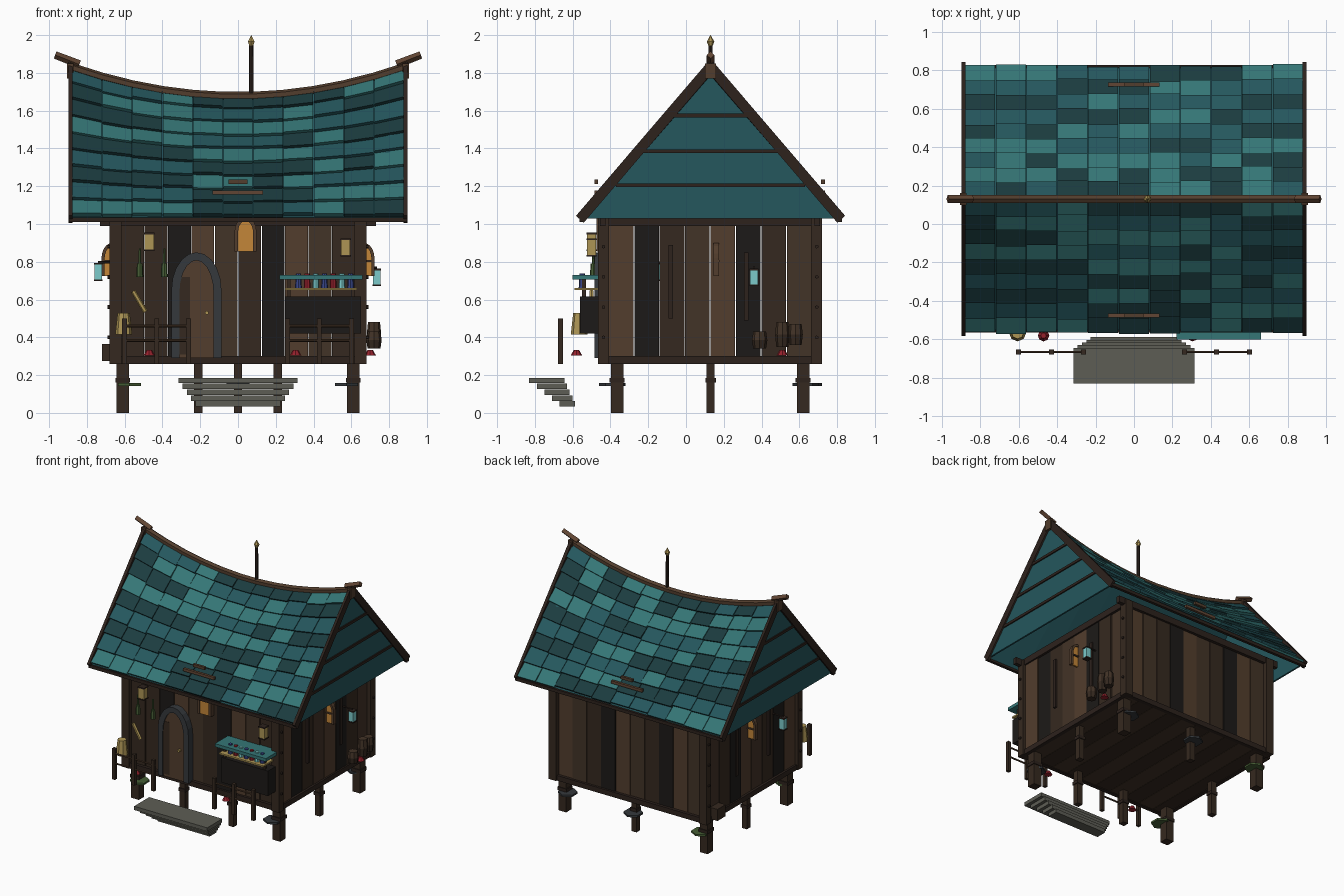
import bpy, bmesh, math, random
from mathutils import Matrix, Vector

if "Cube" in bpy.data.objects:
    bpy.data.objects.remove(bpy.data.objects["Cube"])
random.seed(4)

def mat(name, r, g, b):
    m = bpy.data.materials.new(name)
    m.diffuse_color = (r, g, b, 1)
    m.use_nodes = True
    m.node_tree.nodes["Principled BSDF"].inputs["Base Color"].default_value = m.diffuse_color
    return m

WOOD = [mat("wood_%d" % i, *c) for i, c in enumerate(
    [(.085, .047, .026), (.036, .022, .014), (.012, .010, .009), (.055, .033, .02)])]
TRIM = mat("dark_trim", .026, .016, .012)
PALE = mat("pale_wood", .12, .06, .033)
TEAL = [mat("teal_%d" % i, *c) for i, c in enumerate(
    [(.035, .18, .18), (.018, .095, .11), (.011, .045, .05)])]
STONE = mat("step_stone", .11, .11, .09)
SLATE = mat("slate", .035, .04, .045)
GLOW = mat("amber", .55, .24, .04)
CYAN = mat("cyan_glass", .2, .6, .6)
YELLOW = mat("straw", .42, .3, .09)
GREEN = mat("green", .06, .11, .035)
RED = mat("red", .3, .015, .025)
BLUE = mat("blue", .04, .06, .25)

def finish(name, bm, m):
    bmesh.ops.recalc_face_normals(bm, faces=bm.faces)
    me = bpy.data.meshes.new(name)
    bm.to_mesh(me)
    bm.free()
    me.materials.append(m)
    ob = bpy.data.objects.new(name, me)
    bpy.context.collection.objects.link(ob)
    return ob

def box(name, x0, x1, y0, y1, z0, z1, m):
    bm = bmesh.new()
    M = Matrix.Translation(((x0+x1)/2, (y0+y1)/2, (z0+z1)/2)) @ Matrix.Diagonal((x1-x0, y1-y0, z1-z0, 1))
    bmesh.ops.create_cube(bm, size=1, matrix=M)
    return finish(name, bm, m)

def rod(name, a, b, r1, r2, m, n=8):
    a, b = Vector(a), Vector(b)
    bm = bmesh.new()
    M = Matrix.Translation((a+b)/2) @ (b-a).to_track_quat('Z', 'Y').to_matrix().to_4x4()
    bmesh.ops.create_cone(bm, cap_ends=True, segments=n, radius1=r1, radius2=r2, depth=(b-a).length, matrix=M)
    return finish(name, bm, m)

def arch_points(cx, z0, w, h, rise):
    arc = [(cx + w/2*math.cos(i*math.pi/10), z0+h-rise+rise*math.sin(i*math.pi/10)) for i in range(11)]
    return [(cx+w/2, z0)] + arc + [(cx-w/2, z0)]

def arch(name, cx, y0, y1, z0, w, h, rise, rim, frame_m, pane_m):
    outer = arch_points(cx, z0, w, h, rise)
    inner = arch_points(cx, z0, w-2*rim, h-rim, rise-rim*.6)
    def prism(bm, pts, ya, yb):
        f = bm.faces.new([bm.verts.new((x, ya, z)) for x, z in pts])
        ext = bmesh.ops.extrude_face_region(bm, geom=[f])
        bmesh.ops.translate(bm, verts=[v for v in ext['geom'] if isinstance(v, bmesh.types.BMVert)], vec=(0, yb-ya, 0))
    bm = bmesh.new()
    for i in range(len(outer)-1):
        prism(bm, [outer[i], outer[i+1], inner[i+1], inner[i]], y0, y1)
    finish(name + "_frame", bm, frame_m)
    bm = bmesh.new()
    prism(bm, inner, y0+.008, y1-.008)
    finish(name + "_pane", bm, pane_m)

# Stilts with collars
stilts = [(-.61, -.365), (.61, -.365), (-.61, .62), (.61, .62), (-.61, .13), (.61, .13), (0, .62), (-.21, -.365), (.21, -.365)]
for i, (x, y) in enumerate(stilts):
    r = .033 if i < 4 else .022
    box("stilt", x-r, x+r, y-r, y+r, 0, .27, WOOD[1])
    box("stilt_collar", x-r-.006, x+r+.006, y-r-.006, y+r+.006, .16, .185, TRIM)
for x, y in [(-.575, -.39), (.575, -.39), (-.575, .635), (.575, .635), (0, .65)]:
    rod("stilt_shelf", (x, y, .143), (x, y, .157), .07, .07, GREEN if x < 0 else SLATE, 6)

# Floor, sills, corner posts, top beams
for i in range(10):
    x = -.66 + i*.132
    box("floor_plank", x, x+.13, -.44, .70, .265, .295, WOOD[(1, 3)[i % 2]])
for y in (-.455, .68):
    box("sill_beam", -.67, .67, y, y+.03, .26, .30, TRIM)
    box("top_beam", -.73, .73, y, y+.03, .99, 1.04, TRIM)
for x in (-.67, .64):
    box("side_sill", x, x+.03, -.44, .70, .26, .30, TRIM)
    box("side_top_beam", x, x+.03, -.46, .71, .99, 1.04, TRIM)
for x in (-.648, .648):
    for y in (-.437, .692):
        box("corner_post", x-.032, x+.032, y-.029, y+.029, .26, 1.03, WOOD[1])
        for k in range(4):
            rod("peg", (x*1.03, y, .4+.16*k), (x*1.065, y, .4+.16*k), .01, .01, TRIM, 6)

# Plank walls
fronts = [1, 1, 2, 0, 3, 1, 2, 0, 3, 1]
for i in range(10):
    x, j = -.62 + i*.124, random.uniform(0, .01)
    box("front_plank", x+.002, x+.122, -.43-j, -.40, .28, 1.03, WOOD[fronts[i]])
    box("back_plank", x+.002, x+.122, .66, .685+j, .28, 1.03, WOOD[(3, 0, 2, 1)[i % 4]])
sides = [0, 2, 1, 3, 0, 2, 1, 3]
for s in (-1, 1):
    for i in range(8):
        y, j = -.41 + i*.1345, random.uniform(0, .01)
        xs = sorted((s*.62, s*(.65+j)))
        box("side_plank", xs[0], xs[1], y+.002, y+.132, .28, 1.03, WOOD[sides[i]])
    for y, z0, z1 in ((-.08, .5, .89), (.32, .49, .85)):
        xs = sorted((s*.64, s*.668))
        box("side_batten", xs[0], xs[1], y-.012, y+.012, z0, z1, TRIM)

# Sagging roof surface: t runs eave to ridge, s is the side, h lifts off the slope
def ridge(x):
    return 1.67 + .16*(x/.9)**2

def P(x, t, s, h):
    return (x, .13 + s*(.68*(1-t) + .72*h), 1.035 + t*(ridge(x)-1.035) + .69*h)

def slab(bm, x0, x1, t0, t1, s, low, hi0, hi1):
    v = [bm.verts.new(P(x, t, s, h)) for h0, h1 in ((low, low), (hi0, hi1))
         for x, t, h in ((x0, t0, h0), (x1, t0, h0), (x1, t1, h1), (x0, t1, h1))]
    for f in ((0, 1, 2, 3), (4, 5, 6, 7), (0, 1, 5, 4), (1, 2, 6, 5), (2, 3, 7, 6), (3, 0, 4, 7)):
        bm.faces.new([v[k] for k in f])

COLS, ROWS = 11, 9
shell, tiles, barge = bmesh.new(), [bmesh.new() for _ in TEAL], bmesh.new()
w = 1.76/COLS
for s in (-1, 1):
    for c in range(COLS):
        x = -.88 + c*w
        slab(shell, x, x+w, 0, 1, s, -.018, 0, 0)
        for r in range(ROWS):
            k = (r + (r//3) + (c//4 if s < 0 else c//3)) % 3
            if random.random() < .2:
                k = random.randrange(3)
            slab(tiles[k], x+.002, x+w-.002, (r+.04)/ROWS + random.uniform(-.008, .008),
                 min(1, (r+1.12)/ROWS), s, 0, .024 + random.uniform(-.004, .004), .005)
    for x in (-.897, .875):
        slab(barge, x, x+.022, -.015, 1.02, s, -.025, .03, .03)
finish("roof_shell", shell, TEAL[1])
for k, bm in enumerate(tiles):
    finish("roof_tiles_%d" % k, bm, TEAL[k])
finish("barge_boards", barge, TRIM)
for y in (-.565, .805):
    box("eave_board", -.895, .895, y, y+.022, 1.01, 1.035, TRIM)

# Gable ends with battens
for s in (-1, 1):
    bm = bmesh.new()
    tri = [(-.55, 1.03), (.81, 1.03), (.13, ridge(.88))]
    a, b = [[bm.verts.new((s*x, y, z)) for y, z in tri] for x in (.872, .885)]
    bm.faces.new(a)
    bm.faces.new(b)
    for i in range(3):
        bm.faces.new((a[i], a[i-1], b[i-1], b[i]))
    finish("gable", bm, TEAL[1])
    xs = sorted((s*.88, s*.894))
    for z, hw in ((1.205, .5), (1.385, .355), (1.575, .2)):
        box("gable_batten", xs[0], xs[1], .13-hw, .13+hw, z-.01, z+.01, TRIM)
    box("ridge_block", *sorted((s*.87, s*.905)), .10, .16, 1.77, 1.85, WOOD[0])
    rod("ridge_horn", (s*.84, .13, 1.845), (s*.968, .13, 1.895), .022, .02, PALE, 4)

# Ridge cap and finial
for i in range(COLS):
    x = -.88 + i*w
    rod("ridge_cap", (x, .13, ridge(x)+.005), (x+w, .13, ridge(x+w)+.005), .024, .024, WOOD[0], 6)
rod("finial_pole", (.07, .13, 1.66), (.07, .13, 1.95), .013, .011, TRIM)
rod("finial_tip_lower", (.07, .13, 1.94), (.07, .13, 1.965), .01, .02, YELLOW, 6)
rod("finial_tip", (.07, .13, 1.965), (.07, .13, 2.0), .02, .001, YELLOW, 6)
for y in (-.475, .725):
    box("roof_patch_long", -.135, .132, y-.01, y+.01, 1.157, 1.178, PALE)
    box("roof_patch_short", -.05, .05, y-.01, y+.01, 1.213, 1.235, WOOD[0])

# Door and windows
arch("door", -.22, -.485, -.43, .29, .265, .56, .2, .042, SLATE, WOOD[0])
box("door_plank", -.31, -.255, -.48, -.44, .31, .72, WOOD[1])
rod("door_knob", (-.165, -.48, .53), (-.165, -.50, .53), .01, .01, YELLOW)
arch("front_window", .04, -.475, -.43, .855, .115, .18, .07, .018, WOOD[0], GLOW)
for s in (-1, 1):
    arch("side_window", s*.665, .145, .175, .725, .115, .175, .08, .016, WOOD[0], GLOW)
    box("window_bar", *sorted((s*.64, s*.715)), .142, .178, .80, .81, WOOD[0])

# Floating entrance steps, wider toward the top
for i in range(5):
    hw = .225 + .0225*i
    z = .033 + .031*i
    box("step", -hw, hw, -.67 - .04*i, -.588 - .014*i, z, z+.029, STONE)

# Railings
for s in (-1, 1):
    for x in (.263, .43, .6):
        box("rail_post", s*x-.013, s*x+.013, -.678, -.652, .26, .50, WOOD[1])
    for z in (.383, .46):
        rod("rail", (s*.25, -.665, z), (s*.61, -.665, z), .007, .007, WOOD[0], 6)

# Market stall
box("stall_counter", .25, .65, -.56, -.465, .42, .615, WOOD[2])
box("stall_shelf", .25, .63, -.59, -.465, .65, .662, YELLOW)
for x in (.27, .61):
    box("stall_prop", x-.008, x+.008, -.55, -.53, .61, .71, WOOD[1])
box("stall_awning", .22, .66, -.60, -.42, .705, .73, TEAL[0])
for i in range(7):
    x = .32 + i*.046
    rod("stall_jar", (x, -.55, .662), (x, -.55, .738), .018, .014, (BLUE, RED, CYAN)[i % 3])

# Lanterns
def lantern(x, y, z, m, r=.024, h=.08):
    box("lantern_glass", x-r, x+r, y-r, y+r, z, z+h, m)
    for zz in (z-.008, z+h):
        box("lantern_cap", x-r-.003, x+r+.003, y-r-.003, y+r+.003, zz, zz+.009, TRIM)

lantern(-.47, -.50, .865, YELLOW)
lantern(.57, -.50, .835, YELLOW)
lantern(.735, .36, .68, CYAN, .02, .075)
lantern(-.74, -.14, .705, CYAN, .02, .08)
for a, b in (((.64, .36, .77), (.735, .36, .77)), ((-.64, -.14, .797), (-.74, -.14, .797))):
    rod("lantern_arm", a, b, .006, .006, TRIM, 6)

# Hanging bottles, basket, broom
for x in (-.52, -.39):
    rod("bottle_body", (x, -.49, .72), (x, -.49, .79), .019, .015, GREEN)
    rod("bottle_neck", (x, -.49, .79), (x, -.49, .87), .008, .006, GREEN, 6)
rod("basket", (-.605, -.565, .415), (-.605, -.565, .53), .045, .032, YELLOW)
rod("broom", (-.555, -.50, .645), (-.49, -.50, .535), .013, .013, YELLOW, 6)

# Barrels, crate and toadstools
for y, z0, z1, r in ((.39, .34, .43, .034), (.51, .35, .48, .032), (.58, .36, .47, .032)):
    zm = (z0+z1)/2
    rod("barrel_lower", (.72, y, z0), (.72, y, zm), r, r*1.2, WOOD[1])
    rod("barrel_upper", (.72, y, zm), (.72, y, z1), r*1.2, r, WOOD[3])
box("crate", -.72, -.65, .54, .64, .275, .365, WOOD[1])
for x, y in ((-.47, -.58), (.305, -.58), (.70, .51)):
    rod("toadstool_cap", (x, y, .305), (x, y, .333), .03, .014, RED)
